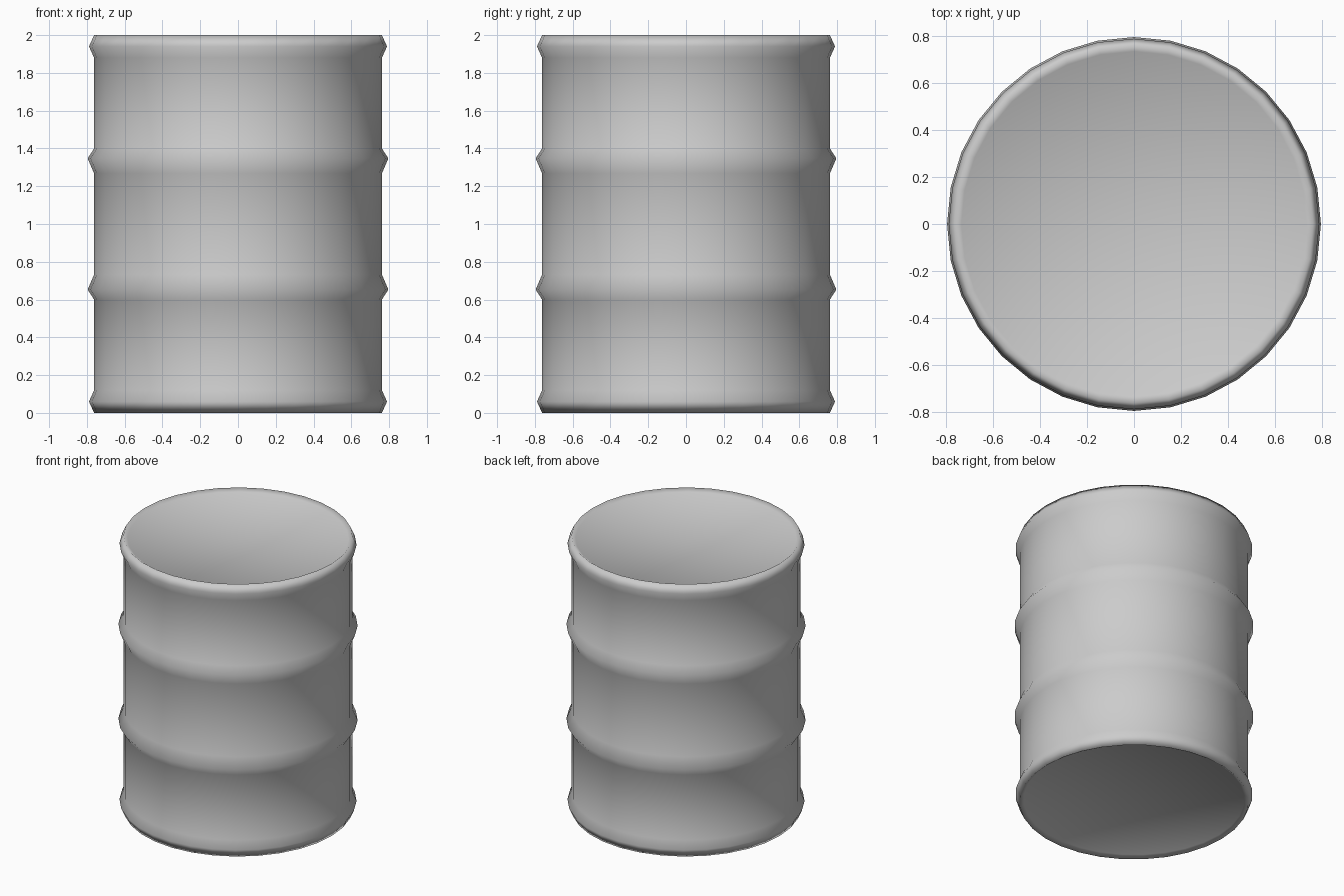
import bpy, bmesh
from math import sin, cos, pi

if "Cube" in bpy.data.objects:
    bpy.data.objects.remove(bpy.data.objects["Cube"])

SIDES = 32

# Lower half of the drum profile (radius, height): dished base, rim, wall, hoop
half = [(0.735, 0.02), (0.762, 0.0), (0.789, 0.06), (0.762, 0.12),
        (0.762, 0.60), (0.796, 0.653), (0.762, 0.732)]
# Upper half mirrors the lower one
profile = half + [(r, 2.0 - z) for r, z in reversed(half)]
DISH = 0.05

bm = bmesh.new()
rings = [[bm.verts.new((r * cos(2 * pi * i / SIDES), r * sin(2 * pi * i / SIDES), z))
          for i in range(SIDES)] for r, z in profile]

# Side wall with hoops and rims
for low, high in zip(rings, rings[1:]):
    for i in range(SIDES):
        j = (i + 1) % SIDES
        bm.faces.new((low[i], low[j], high[j], high[i]))

# Shallow dished base and lid
base = bm.verts.new((0, 0, DISH))
lid = bm.verts.new((0, 0, 2 - DISH))
for i in range(SIDES):
    j = (i + 1) % SIDES
    bm.faces.new((rings[0][j], rings[0][i], base))
    bm.faces.new((rings[-1][i], rings[-1][j], lid))

for f in bm.faces:
    f.smooth = True

mesh = bpy.data.meshes.new("drum_barrel")
bm.to_mesh(mesh)
bm.free()
drum = bpy.data.objects.new("drum_barrel", mesh)
bpy.context.collection.objects.link(drum)
